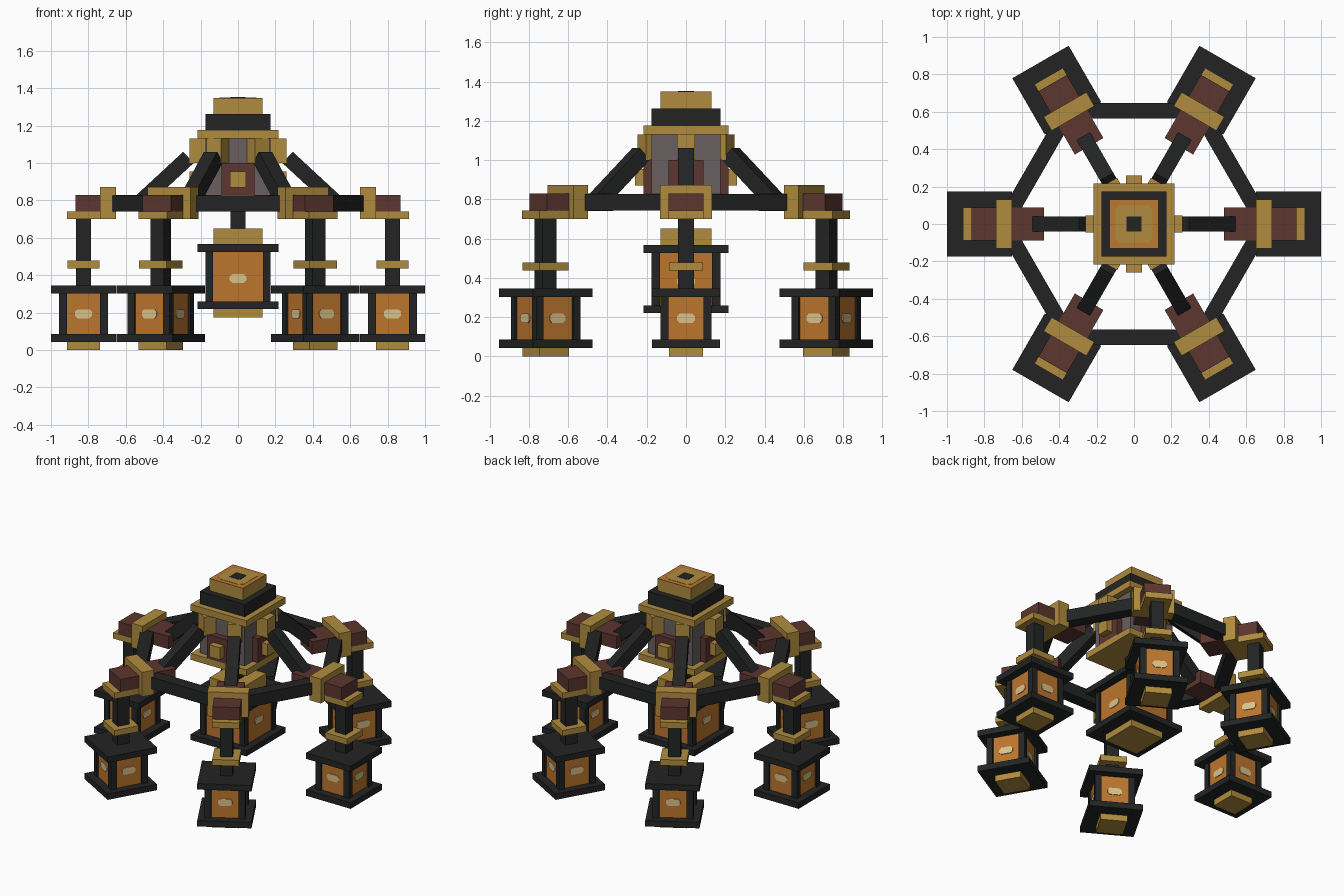
import bpy, bmesh, math
from mathutils import Matrix, Vector

if "Cube" in bpy.data.objects:
    bpy.data.objects.remove(bpy.data.objects["Cube"])


def material(name, srgb):
    m = bpy.data.materials.new(name)
    lin = [((c / 255 + 0.055) / 1.055) ** 2.4 for c in srgb]
    m.diffuse_color = (*lin, 1)
    m.use_nodes = True
    m.node_tree.nodes["Principled BSDF"].inputs["Base Color"].default_value = m.diffuse_color
    return m


IRON = material("dark iron", (35, 36, 36))
BRASS = material("brass", (176, 140, 62))
WOOD = material("red brown wood", (92, 54, 47))
STONE = material("grey panel", (106, 96, 96))
GLASS = material("amber glass", (188, 118, 46))
GLOW = material("pale glow", (218, 194, 138))
COPPER = material("copper", (186, 122, 52))


def finish(name, bm, mat, matrix):
    bmesh.ops.transform(bm, matrix=matrix, verts=bm.verts)
    bmesh.ops.recalc_face_normals(bm, faces=bm.faces)
    mesh = bpy.data.meshes.new(name)
    bm.to_mesh(mesh)
    bm.free()
    mesh.materials.append(mat)
    ob = bpy.data.objects.new(name, mesh)
    bpy.context.collection.objects.link(ob)
    return ob


def boxes(name, mat, items, matrix=Matrix()):
    """Each item is (centre x, centre y, half x, half y, bottom z, top z)."""
    bm = bmesh.new()
    for x, y, hx, hy, z0, z1 in items:
        m = Matrix.Translation((x, y, (z0 + z1) / 2)) @ Matrix.Diagonal((2 * hx, 2 * hy, z1 - z0, 1))
        bmesh.ops.create_cube(bm, size=1, matrix=m)
    return finish(name, bm, mat, matrix)


def slab(name, mat, h, z0, z1, matrix=Matrix()):
    return boxes(name, mat, [(0, 0, h, h, z0, z1)], matrix)


def turn(degrees):
    return Matrix.Rotation(math.radians(degrees), 4, 'Z')


def octagon(bm, hx, hy, cut, depth, matrix):
    """Thin plate with clipped corners, facing +z before the matrix."""
    pts = [(hx, hy - cut), (hx - cut, hy), (cut - hx, hy), (-hx, hy - cut),
           (-hx, cut - hy), (cut - hx, -hy), (hx - cut, -hy), (hx, cut - hy)]
    f = bm.faces.new([bm.verts.new(matrix @ Vector((x, y, 0))) for x, y in pts])
    ext = bmesh.ops.extrude_face_region(bm, geom=[f])
    up = matrix.to_3x3() @ Vector((0, 0, depth))
    verts = [g for g in ext["geom"] if isinstance(g, bmesh.types.BMVert)]
    bmesh.ops.translate(bm, vec=up, verts=verts)


def lantern(label, matrix, body, cap, foot, z):
    """z lists: foot bottom, lower cap bottom, body bottom, body top, upper cap top."""
    slab(label + "_foot", BRASS, foot, z[0], z[1], matrix)
    slab(label + "_lower_cap", IRON, cap, z[1], z[2], matrix)
    slab(label + "_glass", GLASS, body - 0.012, z[2], z[3], matrix)
    slab(label + "_upper_cap", IRON, cap, z[3], z[4], matrix)
    p = body - 0.021
    boxes(label + "_corner_posts", IRON,
          [(sx * p, sy * p, 0.021, 0.021, z[2], z[3]) for sx in (-1, 1) for sy in (-1, 1)], matrix)
    # glowing spot on every pane
    bm = bmesh.new()
    for k in range(4):
        m = turn(90 * k) @ Matrix.Translation((0, 0.012 - body, (z[2] + z[3]) / 2 - 0.01 * (body > 0.15)))
        octagon(bm, 0.046, 0.024, 0.014, 0.005, m @ Matrix.Rotation(math.pi / 2, 4, 'X'))
    finish(label + "_glow_spots", bm, GLOW, matrix)


# central tower
slab("tower_base", BRASS, 0.217, 0.785, 0.83)
slab("tower_body", STONE, 0.175, 0.83, 1.13)
slab("tower_cornice", BRASS, 0.217, 1.13, 1.176)
slab("tower_roof", IRON, 0.175, 1.176, 1.263)
slab("tower_crown", BRASS, 0.13, 1.263, 1.343)
slab("crown_plate", COPPER, 0.13, 1.343, 1.348)
bm = bmesh.new()
octagon(bm, 0.1, 0.1, 0.025, 0.002, Matrix.Translation((0, 0, 1.348)))
finish("crown_inlay", bm, BRASS, Matrix())
slab("crown_socket", IRON, 0.04, 1.345, 1.352)

# panels on the four tower sides
for k in range(4):
    r = turn(90 * k)
    boxes("side_panel", WOOD, [(0.195, 0, 0.022, 0.088, 0.83, 1.0)], r)
    boxes("side_panel_boss", BRASS, [(0.235, 0, 0.025, 0.042, 0.87, 0.955)], r)

# central hanging lantern
slab("centre_rod", IRON, 0.04, 0.64, 0.79)
slab("centre_lantern_top", BRASS, 0.13, 0.565, 0.65)
lantern("centre_lantern", Matrix(), 0.175, 0.217, 0.13, (0.175, 0.22, 0.26, 0.525, 0.566))

# six arms, each with a strut, ring beam and hanging lantern
for k in range(6):
    r = turn(60 * k)
    boxes("tower_bracket", BRASS, [(0.212, 0, 0.048, 0.045, 1.0, 1.13)], r)

    a, b = Vector((0.265, 0, 1.03)), Vector((0.53, 0, 0.785))
    d = b - a
    tilt = Matrix.Translation((a + b) / 2) @ Matrix.Rotation(math.atan2(-d.z, d.x), 4, 'Y')
    boxes("diagonal_strut", IRON, [(0, 0, d.length / 2, 0.041, -0.041, 0.041)], r @ tilt)

    boxes("ring_beam", IRON, [(0.605, 0, 0.042, 0.335, 0.742, 0.826)], turn(60 * k + 30))
    boxes("arm_block", WOOD, [(0.675, 0, 0.195, 0.088, 0.74, 0.83)], r)
    boxes("arm_clamp", BRASS, [(0.695, 0, 0.043, 0.132, 0.70, 0.872)], r)
    boxes("arm_plate", BRASS, [(0.825, 0, 0.088, 0.088, 0.70, 0.742)], r)

    hang = r @ Matrix.Translation((0.826, 0, 0))
    slab("hanging_rod", IRON, 0.041, 0.34, 0.705, hang)
    slab("rod_collar", BRASS, 0.086, 0.436, 0.478, hang)
    lantern("arm_lantern", hang, 0.13, 0.174, 0.087, (0, 0.043, 0.085, 0.303, 0.345))
